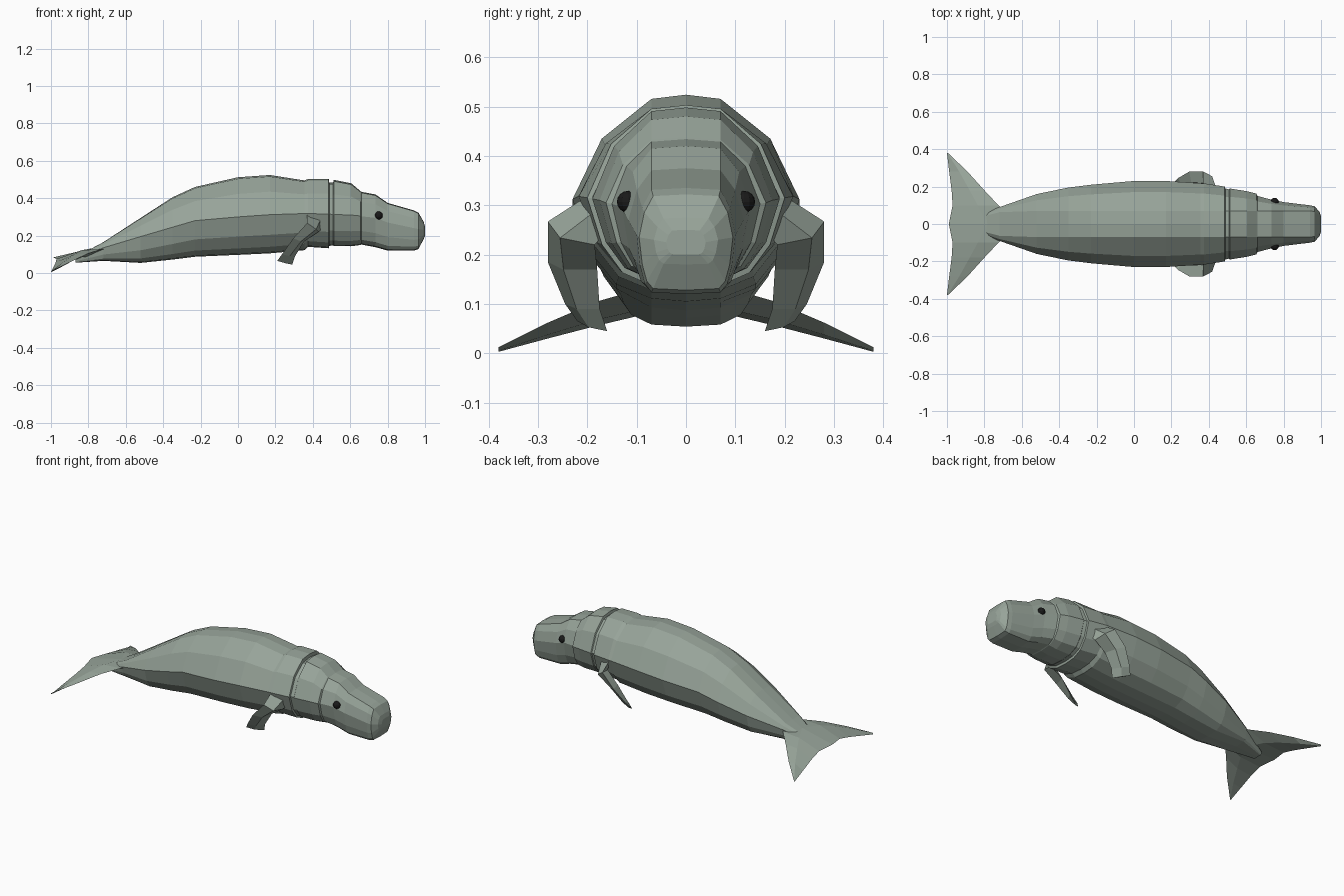
import bpy, bmesh
from mathutils import Vector


def material(name, color):
    m = bpy.data.materials.new(name)
    m.diffuse_color = (*color, 1)
    return m


skin = material("skin", (0.31, 0.37, 0.32))
black = material("eye_black", (0.01, 0.01, 0.01))


def loft(name, rings, mat):
    """Join equal-length closed rings with quads and cap both ends."""
    bm = bmesh.new()
    loops = [[bm.verts.new(p) for p in r] for r in rings]
    n = len(rings[0])
    for a, b in zip(loops, loops[1:]):
        for i in range(n):
            j = (i + 1) % n
            bm.faces.new((a[i], a[j], b[j], b[i]))
    bm.faces.new(loops[0])
    bm.faces.new(loops[-1])
    bmesh.ops.remove_doubles(bm, verts=bm.verts, dist=1e-5)
    bmesh.ops.recalc_face_normals(bm, faces=bm.faces)
    me = bpy.data.meshes.new(name)
    bm.to_mesh(me)
    bm.free()
    ob = bpy.data.objects.new(name, me)
    bpy.context.collection.objects.link(ob)
    me.materials.append(mat)
    return ob


def body_ring(x, top, bot, w, mid):
    """Cross-section with a flat back strip, flank ridge and rounded belly."""
    t = min(0.07, 0.7 * w)
    up, dn = top - mid, mid - bot
    half = [(t, top - 0.04 * up),
            (t + (w - t) * 0.63, mid + 0.58 * up),
            (w, mid),
            (t + (w - t) * 0.77, mid - 0.52 * dn),
            (t + (w - t) * 0.45, mid - 0.83 * dn),
            (t, bot + 0.03 * dn)]
    pts = [(0, top)] + half + [(0, bot)] + [(-y, z) for y, z in reversed(half)]
    return [(x, y, z) for y, z in pts]


# Body and head: x, top, bottom, half width, ridge height
stations = [
    (-0.87, 0.085, 0.055, 0.035, 0.07),
    (-0.72, 0.165, 0.065, 0.09, 0.135),
    (-0.52, 0.295, 0.054, 0.16, 0.195),
    (-0.35, 0.405, 0.072, 0.195, 0.245),
    (-0.23, 0.46, 0.087, 0.21, 0.28),
    (0.0, 0.512, 0.097, 0.23, 0.30),
    (0.17, 0.524, 0.105, 0.23, 0.312),
    (0.355, 0.495, 0.122, 0.218, 0.318),
    (0.375, 0.503, 0.14, 0.217, 0.318),
    (0.485, 0.503, 0.132, 0.20, 0.315),
    (0.488, 0.483, 0.145, 0.19, 0.315),
    (0.508, 0.483, 0.147, 0.185, 0.313),
    (0.512, 0.498, 0.144, 0.19, 0.313),
    (0.605, 0.48, 0.143, 0.175, 0.31),
    (0.655, 0.438, 0.15, 0.162, 0.305),
    (0.66, 0.434, 0.152, 0.15, 0.303),
    (0.735, 0.42, 0.138, 0.13, 0.295),
    (0.80, 0.375, 0.12, 0.117, 0.27),
    (0.94, 0.335, 0.12, 0.10, 0.24),
    (0.965, 0.322, 0.128, 0.095, 0.235),
    (0.992, 0.275, 0.18, 0.065, 0.23),
    (1.0, 0.25, 0.20, 0.04, 0.225),
]
loft("body", [body_ring(*s) for s in stations], skin)


def blade_ring(a, b, thick):
    """Flat lens section between two edge points, thickened along thick."""
    a, b, t = Vector(a), Vector(b), Vector(thick)
    c = a.lerp(b, 0.45)
    return [a, c + t, b, c - t]


# Front flippers: outer edge, inner edge, thickness
flipper = [
    ((0.37, 0.19, 0.325), (0.48, 0.15, 0.26), 0.03),
    ((0.37, 0.28, 0.267), (0.43, 0.185, 0.22), 0.03),
    ((0.295, 0.28, 0.185), (0.355, 0.18, 0.17), 0.022),
    ((0.235, 0.245, 0.10), (0.305, 0.175, 0.09), 0.014),
    ((0.21, 0.22, 0.065), (0.29, 0.16, 0.045), 0.008),
]
# Tail flukes: y, leading edge x z, trailing edge x z, thickness
fluke = [
    (0.0, (-0.62, 0.13), (-0.99, 0.083), 0.022),
    (0.10, (-0.725, 0.128), (-0.97, 0.075), 0.018),
    (0.18, (-0.80, 0.105), (-0.975, 0.056), 0.015),
    (0.28, (-0.89, 0.062), (-0.988, 0.03), 0.01),
    (0.38, (-0.995, 0.012), (-1.0, 0.003), 0.003),
]
for side, s in (("left", 1), ("right", -1)):
    loft(side + "_flipper",
         [blade_ring((a[0], s * a[1], a[2]), (b[0], s * b[1], b[2]),
                     (0.7 * t, s * 0.6 * t, -0.4 * t)) for a, b, t in flipper], skin)
    loft(side + "_fluke",
         [blade_ring((l[0], s * y, l[1]), (r[0], s * y, r[1]), (0, 0, t))
          for y, l, r, t in fluke], skin)
    # Eyes
    bpy.ops.mesh.primitive_uv_sphere_add(segments=12, ring_count=8, radius=0.022,
                                         location=(0.752, s * 0.118, 0.307))
    eye = bpy.context.object
    eye.name = side + "_eye"
    eye.data.materials.append(black)
